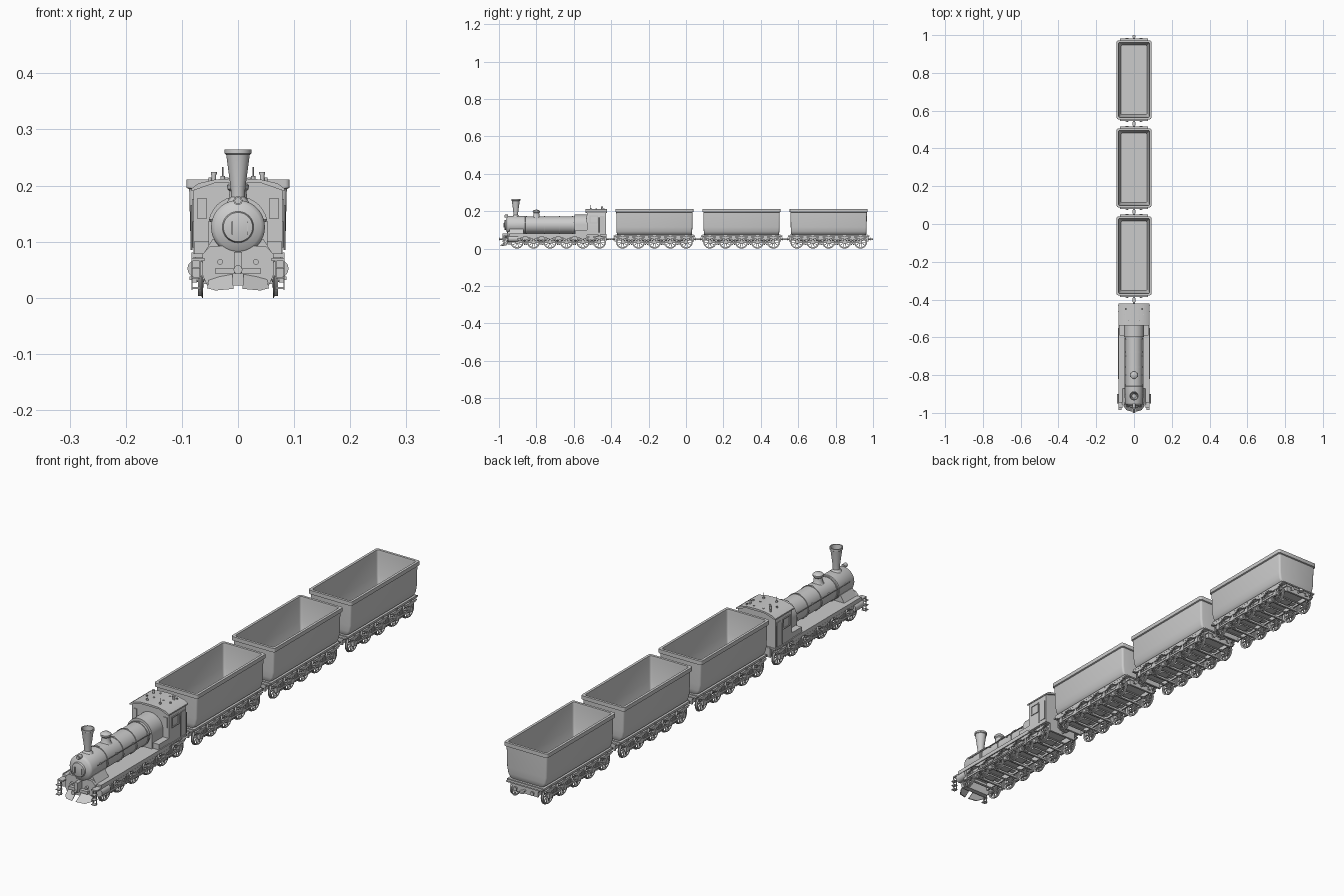
import bpy, bmesh
from math import sin, cos, pi
from mathutils import Matrix, Vector

if "Cube" in bpy.data.objects:
    bpy.data.objects.remove(bpy.data.objects["Cube"])

def finish(name, bm, smooth=True):
    bmesh.ops.recalc_face_normals(bm, faces=bm.faces)
    me = bpy.data.meshes.new(name)
    bm.to_mesh(me)
    bm.free()
    ob = bpy.data.objects.new(name, me)
    bpy.context.collection.objects.link(ob)
    if smooth:
        bpy.ops.object.select_all(action='DESELECT')
        ob.select_set(True)
        bpy.context.view_layer.objects.active = ob
        bpy.ops.object.shade_smooth_by_angle(angle=0.6)
    return ob

def add_box(bm, x0, x1, y0, y1, z0, z1, rot=None):
    c = Vector(((x0+x1)/2, (y0+y1)/2, (z0+z1)/2))
    m = Matrix.Translation(c) @ (rot or Matrix()) @ Matrix.Diagonal((x1-x0, y1-y0, z1-z0, 1))
    bmesh.ops.create_cube(bm, size=1, matrix=m)

def boxes(name, items, mirror=False):
    bm = bmesh.new()
    for b in items:
        add_box(bm, *b)
        if mirror:
            add_box(bm, -b[1], -b[0], *b[2:])
    return finish(name, bm, False)

def loft(bm, rings, closed=False, caps=True):
    vs = [[bm.verts.new(p) for p in r] for r in rings]
    n = len(vs[0])
    pairs = list(zip(vs, vs[1:])) + ([(vs[-1], vs[0])] if closed else [])
    for a, b in pairs:
        for i in range(n):
            bm.faces.new((a[i], a[(i+1) % n], b[(i+1) % n], b[i]))
    if caps and not closed:
        bm.faces.new(vs[0])
        bm.faces.new(vs[-1])

AX = {'X': lambda u, v, h: (h, u, v), 'Y': lambda u, v, h: (u, h, v), 'Z': lambda u, v, h: (u, v, h)}

def add_lathe(bm, prof, axis, at=(0, 0, 0), n=24, closed=False):
    o = Vector(at)
    loft(bm, [[o + Vector(AX[axis](r*cos(2*pi*i/n), r*sin(2*pi*i/n), h)) for i in range(n)]
              for r, h in prof], closed)

def lathe(name, prof, axis, at=(0, 0, 0), n=24):
    bm = bmesh.new()
    add_lathe(bm, prof, axis, at, n)
    return finish(name, bm)

def cyls(name, items, n=12):
    """items: radius, half length, axis, position"""
    bm = bmesh.new()
    for r, h, ax, at in items:
        add_lathe(bm, [(r, -h), (r, h)], ax, at, n)
    return finish(name, bm)

def prism(name, pts, y0, y1):
    bm = bmesh.new()
    loft(bm, [[(x, y, z) for x, z in pts] for y in (y0, y1)])
    return finish(name, bm)

def arch(hw, z0, zs, top, n=12):
    return [(-hw, z0), (hw, z0)] + [(hw*cos(pi*i/n), zs+(top-zs)*sin(pi*i/n)) for i in range(n+1)]

def rrect(hx, hy, z, r=.008):
    return [(sx*(hx-r)+r*cos(a*pi/2+k*pi/6), sy*(hy-r)+r*sin(a*pi/2+k*pi/6), z)
            for a, (sx, sy) in enumerate(((1, 1), (-1, 1), (-1, -1), (1, -1))) for k in range(4)]

# spoked wheelset: two flanged wheels, spokes, hubs and axle
WR = .035
bm = bmesh.new()
for s in (-1, 1):
    add_lathe(bm, [(WR-.006, -.004), (WR, -.004), (WR, -.002), (WR-.003, -.001), (WR-.003, .005), (WR-.007, .005)]
              if s > 0 else
              [(WR-.006, .004), (WR, .004), (WR, .002), (WR-.003, .001), (WR-.003, -.005), (WR-.007, -.005)],
              'X', (s*.066, 0, 0), 28, True)
    add_lathe(bm, [(.007, -.006), (.007, .006)], 'X', (s*.067, 0, 0), 12)
    for k in range(10):
        a = 2*pi*k/10
        c, q = cos(a)*.0175, sin(a)*.0175
        add_box(bm, s*.067-.0018, s*.067+.0018, c-.0015, c+.0015, q-.012, q+.012, Matrix.Rotation(a-pi/2, 4, 'X'))
add_lathe(bm, [(.004, -.078), (.004, .078)], 'X', n=10)
wheelset = finish('wheelset', bm)
wheel_mesh = wheelset.data
bpy.data.objects.remove(wheelset)

def running_gear(prefix, ys, y0, y1):
    out = []
    for y in ys:
        w = bpy.data.objects.new(prefix+'_wheelset', wheel_mesh)
        bpy.context.collection.objects.link(w)
        w.location = (0, y, WR)
        out.append(w)
    # inner frame plates, outer tie bar, axle boxes with hangers
    items = [(.05, .055, y0, y1, .042, .072), (.077, .08, ys[0], ys[-1], .031, .039)]
    for y in ys:
        items += [(.073, .082, y-.009, y+.009, .027, .045), (.075, .08, y-.004, y+.004, .045, .072)]
        for k, w in enumerate((.034, .026, .017)):
            items.append((.074, .081, y-w, y+w, .060-.004*k, .064-.004*k))
    out.append(boxes(prefix+'_side_frames_and_springs', items, True))
    # brake beams and cross members
    items = []
    for a, b in zip(ys, ys[1:]):
        m = (a+b)/2
        items += [(-.07, .07, m-.004, m+.004, .025, .033), (-.05, .05, m-.01, m+.01, .05, .07),
                  (-.02, .02, m-.025, m+.025, .04, .046)]
    out.append(boxes(prefix+'_brake_beams', items))
    shoes = [(.061, .071, m+t-.003, m+t+.003, .018, .048) for m in
             [(a+b)/2 for a, b in zip(ys, ys[1:])] for t in (-.005, .005)]
    out.append(boxes(prefix+'_brake_shoes', shoes, True))
    return out

# wagon, built at y = 0
WC, PITCH = -.169, .466
wagon = running_gear('wagon', [-.17+.085*i for i in range(5)], -.205, .205)
bm = bmesh.new()
loft(bm, [rrect(x, y, z) for x, y, z in (
    (.066, .199, .074), (.075, .201, .08), (.081, .202, .092), (.085, .203, .115), (.087, .204, .194),
    (.092, .2085, .196), (.092, .2085, .211), (.082, .199, .211), (.081, .198, .2),
    (.078, .194, .12), (.069, .184, .085))])
wagon.append(finish('wagon_hopper', bm))
wagon.append(boxes('wagon_underframe', [(-.078, .078, -.208, .208, .067, .075), (-.06, .06, -.214, .214, .058, .068),
                                        (-.055, .055, -.212, -.204, .038, .06), (-.055, .055, .204, .212, .038, .06)]))
for s in (-1, 1):
    wagon.append(boxes('wagon_end_step', [(-.075, .075, *sorted((s*.2, s*.218)), .066, .071)]))
    wagon.append(cyls('wagon_buffers', [(.004, .006, 'Y', (x, s*.216, .05)) for x in (-.036, .036)]
                      + [(.008, .0015, 'Y', (x, s*.221, .05)) for x in (-.036, .036)]))
    wagon.append(cyls('wagon_coupler', [(.004, .009, 'Y', (0, s*.218, .051)),
                                        (.009, .004, 'Z', (0, s*.229, .051))]))
for i in (1, 2):
    for o in wagon:
        d = o.copy()
        bpy.context.collection.objects.link(d)
        d.location.y += WC + PITCH*i
for o in wagon:
    o.location.y += WC

# locomotive chassis
running_gear('engine', [-.903+.088*i for i in range(6)], -.95, -.43)
boxes('running_board', [(-.082, .082, -.945, -.425, .072, .079), (-.045, .045, -.9, -.45, .06, .074)])
boxes('board_edge', [(.079, .083, -.945, -.53, .066, .081)], True)
boxes('coupling_rod', [(.083, .086, -.82, -.55, .032, .038)], True)
cyls('steam_cylinders', [(.016, .026, 'Y', (s*.074, -.925, .052)) for s in (-1, 1)], 20)

# front beam, cowcatcher, steps, lamps
prism('front_beam', [(-.055, .022), (.055, .022), (.063, .04), (.063, .078), (.05, .092), (-.05, .092), (-.063, .078), (-.063, .04)],
      -.955, -.935)
boxes('coupling_block', [(-.04, .04, -.968, -.955, .042, .053), (-.007, .007, -.98, -.95, .044, .082)])
bm = bmesh.new()
for s in (-1, 1):
    outline = [(.008, -.995, .016), (.04, -.985, .013), (.055, -.965, .017), (.052, -.953, .034), (.01, -.958, .042)]
    loft(bm, [[(s*x, y+t, z) for x, y, z in outline] for t in (0, .004)])
finish('cowcatcher', bm, False)
cyls('front_coupler', [(.004, .012, 'Y', (0, -.985, .05)), (.008, .0015, 'Y', (0, -.9985, .05))])
steps = [(.067, .083, -.985, -.968, z, z+.003) for z in (.016, .034, .052)]
steps += [(x, x+.002, -.975, -.971, .014, .07) for x in (.067, .081)] + [(.06, .083, -.975, -.935, .066, .071)]
boxes('front_steps', steps, True)
cyls('front_lamps', [(.005, .005, 'Y', (s*.032, -.962, .064)) for s in (-1, 1)])
prism('smokebox_saddle', [(-.062, .078), (.062, .078), (.045, .105), (-.045, .105)], -.945, -.87)

# boiler with smokebox door and bands
BZ = .126
lathe('boiler', [(.012, -.972), (.026, -.969), (.028, -.962), (.041, -.957), (.046, -.953), (.048, -.948), (.048, -.86),
                 (.045, -.858), (.045, -.53)], 'Y', (0, 0, BZ), 40)
bm = bmesh.new()
for y in (-.855, -.76, -.68, -.61):
    add_lathe(bm, [(.044, y), (.0475, y), (.0475, y+.006), (.044, y+.006)], 'Y', (0, 0, BZ), 40, True)
finish('boiler_bands', bm)
boxes('door_hinges', [(-.012, -.009, -.975, -.965, .113, .136), (.016, .018, -.973, -.965, .113, .136)])
cyls('handrails', [(.0015, .16, 'Y', (s*.05, -.76, .138)) for s in (-1, 1)], 8)
cyls('handrail_posts', [(.0025, .004, 'X', (s*.047, y, .138)) for s in (-1, 1) for y in (-.9, -.8, -.7, -.61)], 8)
cyls('headlamp', [(.008, .008, 'Y', (0, -.96, .173)), (.006, .01, 'Y', (0, -.961, .173))], 16)

# chimney and steam dome
lathe('chimney', [(.022, .166), (.018, .173), (.0125, .18), (.013, .195), (.021, .255), (.024, .257), (.024, .264),
                  (.02, .264), (.011, .19)], 'Z', (0, -.91, 0), 28)
lathe('steam_dome', [(.023, .164), (.017, .173), (.015, .19), (.019, .194), (.0195, .201), (.014, .206), (.004, .208)],
      'Z', (0, -.80, 0), 28)
# firebox
prism('firebox', arch(.053, .078, .128, .181, 16), -.597, -.53)
boxes('firebox_side_box', [(.05, .078, -.59, -.53, .078, .1)], True)

# cab shell, roof and openings
def cab_profile(hw, z0, side, top, n=10):
    return [(-hw, z0), (hw, z0)] + [(hw*cos(pi*i/n), side + (top-side)*sin(pi*i/n)**.8 if 0 < i < n else side)
                                    for i in range(n+1)]
prism('cab_body', cab_profile(.079, .076, .19, .21), -.53, -.428)
prism('cab_roof', [(-.083, .19), (-.04, .205), (.04, .205), (.083, .19), (.083, .195), (.07, .204), (.04, .211),
                   (0, .213), (-.04, .211), (-.07, .204), (-.083, .195)], -.537, -.422)
frame = [(.078, .082, y, y+.004, .135, .175) for y in (-.515, -.475)]
frame += [(.078, .082, -.515, -.471, z, z+.004) for z in (.135, .172)] + [(.078, .081, -.46, -.436, .09, .175)]
boxes('cab_side_window_and_door', frame, True)
boxes('cab_front_windows', [(.056, .072, -.533, -.529, .14, .178)], True)
cyls('cab_handrails', [(.0015, .04, 'Z', (s*.083, y, .125)) for s in (-1, 1) for y in (-.465, -.431)], 8)
fit = []
for s in (-1, 1):
    fit += [(.004, .01, 'Z', (s*.043, -.45, .214)), (.0055, .002, 'Z', (s*.043, -.45, .222)),
            (.0012, .012, 'Z', (s*.027, -.51, .221)), (.004, .003, 'Z', (s*.027, -.51, .214))]
    fit += [(.003, .003, 'Z', (s*x, y, .211)) for x in (.02, .05) for y in (-.48, -.44)]
cyls('roof_whistles_and_vents', fit)

# rear coupling of the engine
boxes('rear_beam', [(-.06, .06, -.432, -.424, .04, .075)])
cyls('rear_coupler', [(.004, .01, 'Y', (0, -.416, .051)), (.009, .004, 'Z', (0, -.407, .051))])
